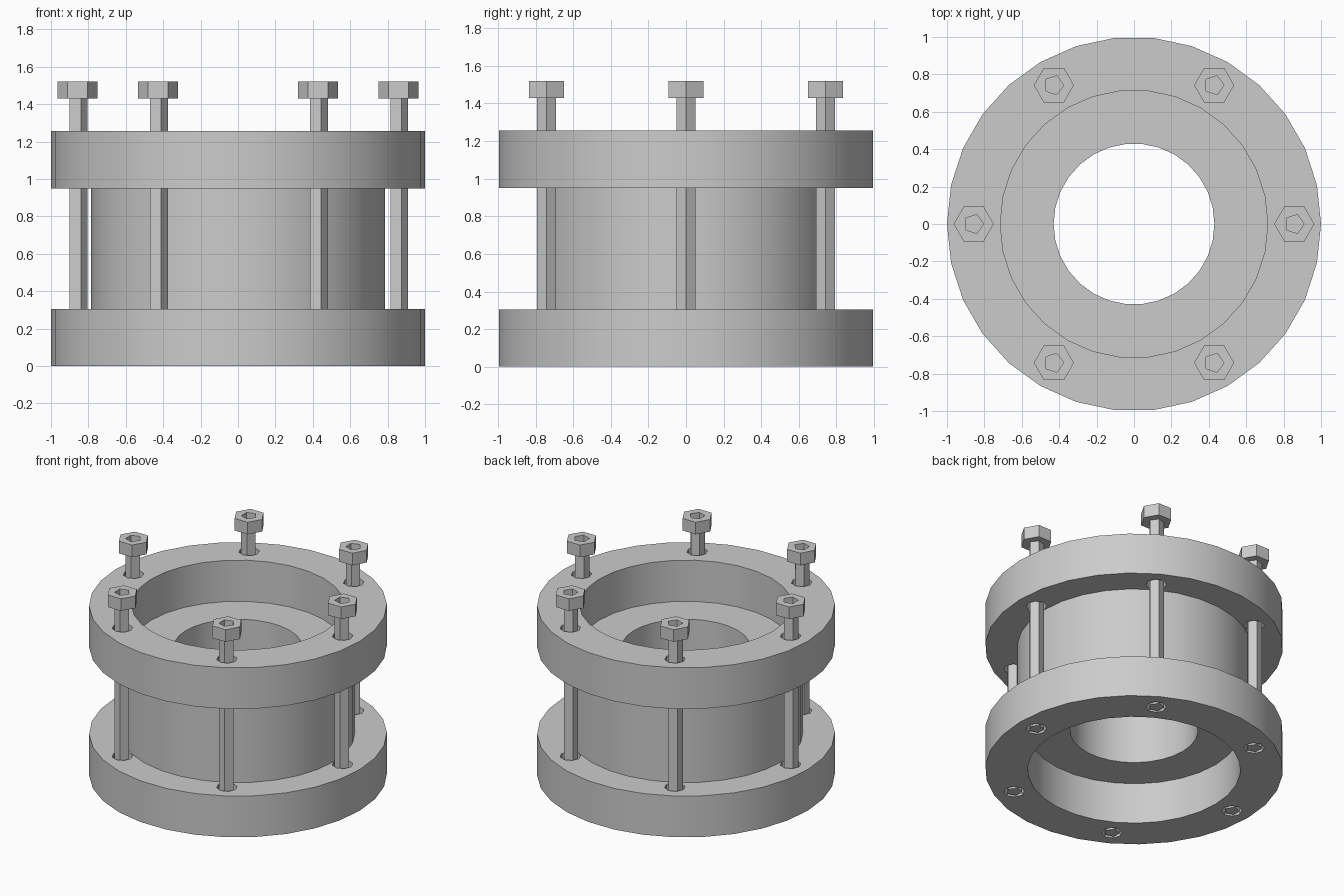
import bpy, bmesh
from math import cos, sin, pi

cube = bpy.data.objects.get("Cube")
if cube:
    bpy.data.objects.remove(cube, do_unlink=True)

steel = bpy.data.materials.new("plain grey steel")
steel.use_nodes = True
GREY = (0.6, 0.6, 0.6, 1)
steel.diffuse_color = GREY
steel.node_tree.nodes["Principled BSDF"].inputs["Base Color"].default_value = GREY


def ring(radius, sides, centre=(0, 0)):
    """Regular polygon with a corner on +x."""
    return [(centre[0] + radius * cos(2 * pi * i / sides),
             centre[1] + radius * sin(2 * pi * i / sides)) for i in range(sides)]


def plate(name, outlines, bottom, top, location=(0, 0)):
    """Extrude an outline (first) with holes (the rest) into a solid."""
    curve = bpy.data.curves.new(name, 'CURVE')
    curve.dimensions = '2D'
    curve.fill_mode = 'BOTH'
    curve.extrude = (top - bottom) / 2
    for outline in outlines:
        spline = curve.splines.new('POLY')
        spline.points.add(len(outline) - 1)
        for point, (x, y) in zip(spline.points, outline):
            point.co = (x, y, 0, 1)
        spline.use_cyclic_u = True
    obj = bpy.data.objects.new(name, curve)
    bpy.context.collection.objects.link(obj)
    obj.location = (*location, (top + bottom) / 2)
    bpy.ops.object.select_all(action='DESELECT')
    obj.select_set(True)
    bpy.context.view_layer.objects.active = obj
    bpy.ops.object.convert(target='MESH')
    obj = bpy.context.object
    bm = bmesh.new()
    bm.from_mesh(obj.data)
    bmesh.ops.remove_doubles(bm, verts=bm.verts, dist=1e-5)
    bmesh.ops.recalc_face_normals(bm, faces=bm.faces)
    bm.to_mesh(obj.data)
    bm.free()
    obj.data.materials.clear()
    obj.data.materials.append(steel)
    bpy.ops.object.shade_smooth_by_angle(angle=pi / 6)
    return obj


FLANGE = 0.305      # flange thickness
UPPER = 0.95        # underside of the upper flange
SIDES = 30
bolts = ring(0.857, 6)

# Flanges with a wide bore and clearance holes for the bolts
flange = [ring(1, SIDES), ring(0.715, SIDES)] + [ring(0.07, 8, b) for b in bolts]
plate("lower_flange", flange, 0, FLANGE)
plate("upper_flange", flange, UPPER, UPPER + FLANGE)

# Thick sleeve between the flanges, with a narrow bore
plate("sleeve", [ring(0.785, SIDES), ring(0.43, SIDES)], FLANGE, UPPER)

# Bolts: five-sided shank and hexagonal head with a socket
for i, spot in enumerate(bolts, 1):
    plate(f"bolt_shank_{i}", [ring(0.053, 5)], 0, 1.43, spot)
    plate(f"bolt_head_{i}", [ring(0.107, 6), ring(0.053, 5)], 1.43, 1.52, spot)
